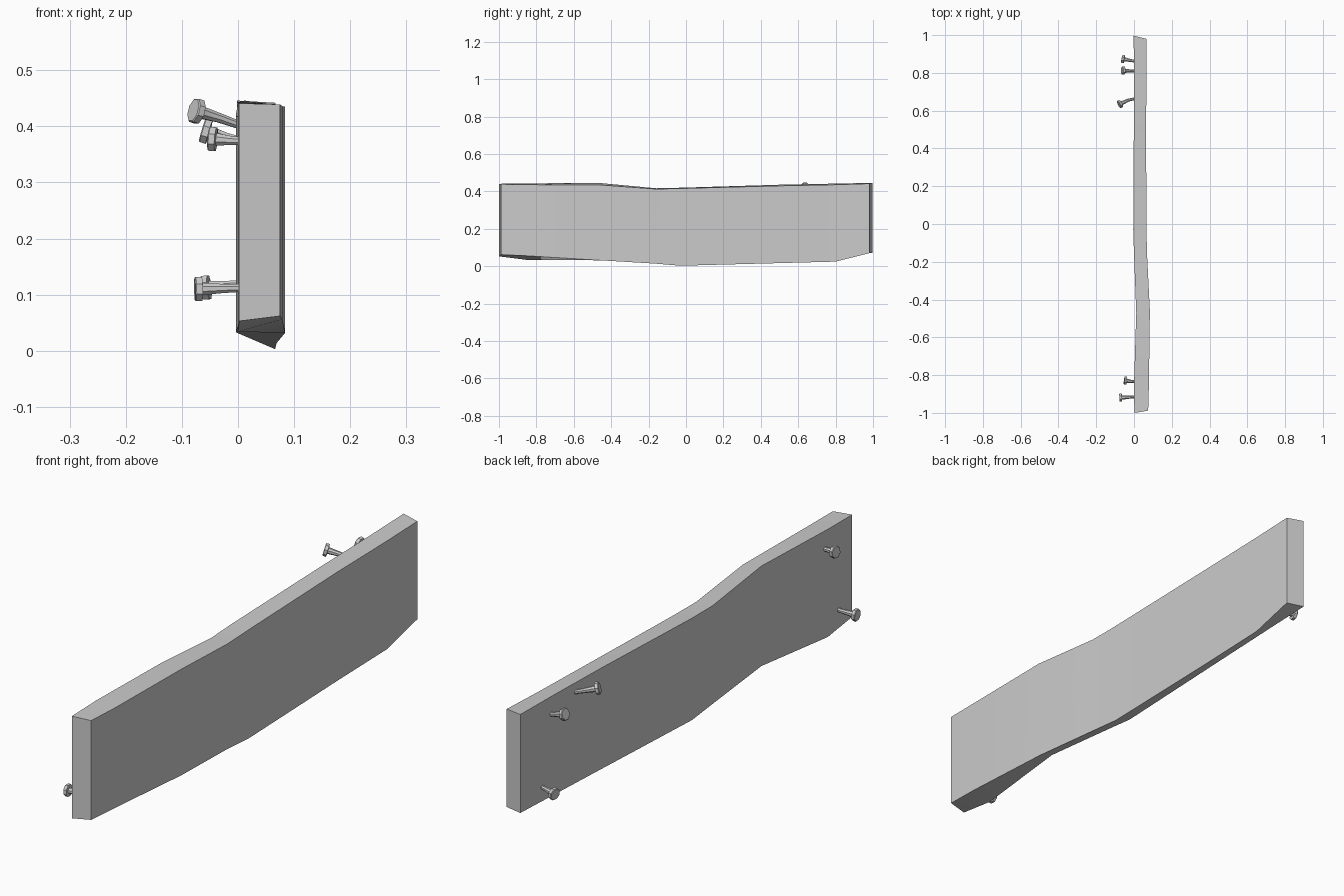
import bpy, bmesh, math
from mathutils import Vector

if "Cube" in bpy.data.objects:
    bpy.data.objects.remove(bpy.data.objects["Cube"])


def finish(name, bm):
    bmesh.ops.recalc_face_normals(bm, faces=bm.faces)
    me = bpy.data.meshes.new(name)
    bm.to_mesh(me)
    bm.free()
    ob = bpy.data.objects.new(name, me)
    bpy.context.collection.objects.link(ob)
    bpy.ops.object.select_all(action='DESELECT')
    bpy.context.view_layer.objects.active = ob
    ob.select_set(True)
    bpy.ops.object.shade_smooth_by_angle(angle=math.radians(25))
    return ob


def loft(bm, rings):
    rings = [[bm.verts.new(p) for p in r] for r in rings]
    n = len(rings[0])
    for a, b in zip(rings, rings[1:]):
        for i in range(n):
            j = (i + 1) % n
            bm.faces.new((a[i], a[j], b[j], b[i]))
    bm.faces.new(rings[0])
    bm.faces.new(rings[-1])


# Warped plank: y left, y right, x left, x right, bottom left/right, top left/right
sections = [
    (-1.0, -0.988, 0.002, 0.075, 0.053, 0.062, 0.441, 0.439),
    (-0.85, -0.85, 0.000, 0.079, 0.034, 0.056, 0.443, 0.436),
    (-0.47, -0.46, 0.012, 0.084, 0.066, 0.032, 0.446, 0.435),
    (-0.16, -0.16, 0.000, 0.069, 0.044, 0.014, 0.417, 0.413),
    (-0.03, -0.03, -0.004, 0.066, 0.033, 0.003, 0.420, 0.416),
    (0.50, 0.50, -0.001, 0.064, 0.052, 0.017, 0.436, 0.430),
    (0.80, 0.80, 0.000, 0.066, 0.063, 0.025, 0.442, 0.436),
    (0.997, 0.98, -0.002, 0.067, 0.072, 0.070, 0.446, 0.442),
]
bm = bmesh.new()
loft(bm, [[(xl, yl, bl), (xr, yr, br), (xr, yr, tr), (xl, yl, tl)]
          for yl, yr, xl, xr, bl, br, tl, tr in sections])
finish("plank", bm)


# Nails: shaft following a bent path, ending in a faceted head
def nail(name, path, sides=8):
    pts = [Vector(p) for p in path]
    end = (pts[-1] - pts[-2]).normalized()

    def ring(c, d, r):
        u = d.cross(Vector((0, 0, 1))).normalized()
        v = u.cross(d)
        angs = [math.tau * (i + 0.5) / sides for i in range(sides)]
        return [c + r * (math.cos(a) * u + math.sin(a) * v) for a in angs]

    d0 = (pts[1] - pts[0]).normalized()
    tip = pts[-1]
    rings = [ring(pts[0], d0, 0.007), ring(pts[1], (d0 + end).normalized(), 0.009),
             ring(tip - end * 0.014, end, 0.012), ring(tip - end * 0.013, end, 0.023),
             ring(tip - end * 0.002, end, 0.023), ring(tip, end, 0.021)]
    bm = bmesh.new()
    loft(bm, rings)
    finish(name, bm)


nail("nail_front_low", [(0.015, -0.915, 0.112), (-0.03, -0.917, 0.111), (-0.077, -0.92, 0.110)])
nail("nail_front_high", [(0.015, -0.835, 0.373), (-0.015, -0.833, 0.375), (-0.052, -0.828, 0.378)])
nail("nail_back_low", [(0.015, 0.86, 0.120), (-0.025, 0.867, 0.116), (-0.064, 0.875, 0.112)])
nail("nail_back_high", [(0.015, 0.81, 0.372), (-0.02, 0.81, 0.380), (-0.064, 0.812, 0.393)])
nail("nail_bent", [(0.015, 0.666, 0.398), (-0.033, 0.655, 0.415), (-0.080, 0.632, 0.429)])
